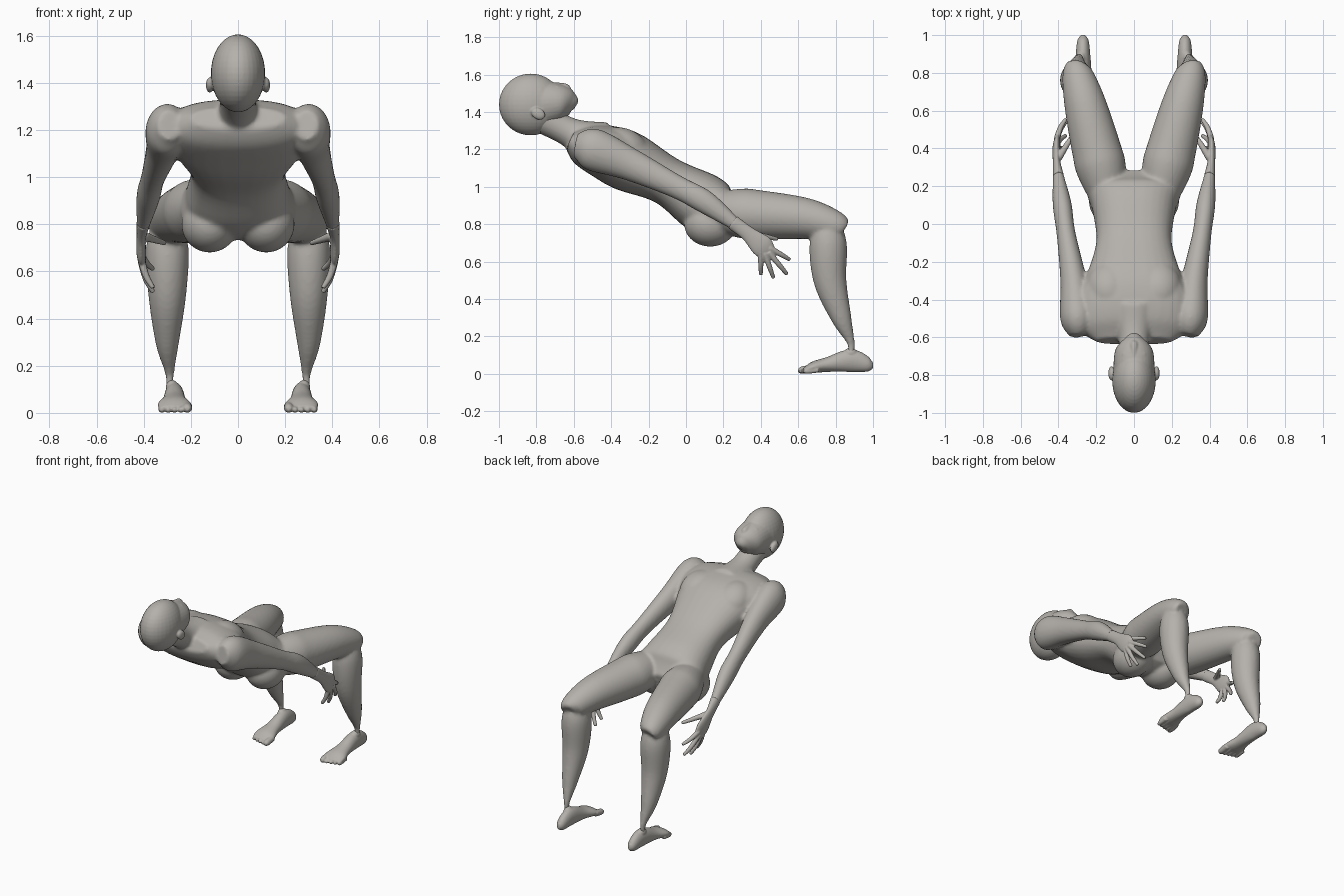
import bpy
import bmesh
import math
from mathutils import Vector, Matrix, Euler

default_cube = bpy.data.objects.get("Cube")
if default_cube:
    bpy.data.objects.remove(default_cube)

# One warm grey clay colour for the whole figure
clay = bpy.data.materials.new("warm_grey_clay")
clay.use_nodes = True
clay_colour = (.46, .44, .41, 1)
clay.diffuse_color = clay_colour
for node in clay.node_tree.nodes:
    if node.type == 'BSDF_PRINCIPLED':
        node.inputs["Base Color"].default_value = clay_colour


def spline(stations, steps):
    """Smooth interpolation of every value through all the stations."""
    points = [stations[0], *stations, stations[-1]]
    result = []
    for before, start, end, after in zip(points, points[1:], points[2:], points[3:]):
        for step in range(steps):
            t = step / steps
            values = []
            for a, b, c, d in zip(before, start, end, after):
                leave, arrive = (c - a) / 2, (d - b) / 2
                bend = t * t * (3 - t - t)
                values.append(b + (c - b) * bend
                              + leave * t * (1 - t) ** 2 - arrive * t * t * (1 - t))
            result.append(values)
    result.append(list(stations[-1]))
    return result


def tube(bm, stations, side=1, depth_ratio=1, power=2, steps=6, segments=32):
    """Closed loft; a station is x, y, z, half width and, if it differs, half depth."""
    path = spline(stations, steps)
    centres = [Vector((side * station[0], station[1], station[2])) for station in path]
    last = len(path) - 1
    rings = []
    for index, station in enumerate(path):
        tangent = (centres[min(index + 1, last)] - centres[max(index - 1, 0)]).normalized()
        across = Vector((1, 0, 0))
        across = (across - tangent * across.dot(tangent)).normalized()
        up = tangent.cross(across)
        half_width, half_depth = station[3], station[-1] * depth_ratio
        ring = []
        for segment in range(segments):
            angle = math.tau * segment / segments
            cosine, sine = math.cos(angle), math.sin(angle)
            wide = math.copysign(abs(cosine) ** (2 / power), cosine) * half_width
            deep = math.copysign(abs(sine) ** (2 / power), sine) * half_depth
            ring.append(bm.verts.new(centres[index] + across * wide + up * deep))
        rings.append(ring)
    for low, high in zip(rings, rings[1:]):
        for segment in range(segments):
            following = (segment + 1) % segments
            bm.faces.new((low[segment], low[following], high[following], high[segment]))
    bm.faces.new(reversed(rings[0]))
    bm.faces.new(rings[-1])


def blob(bm, centre, radii, tilt=0):
    """Ellipsoid, tilted about the x axis."""
    matrix = Matrix.LocRotScale(Vector(centre), Euler((tilt, 0, 0)), Vector(radii))
    bmesh.ops.create_uvsphere(bm, u_segments=32, v_segments=20, radius=1, matrix=matrix)


def finish(bm, name, voxel, smoothing):
    """Fuse the overlapping volumes into one smooth skin."""
    bmesh.ops.recalc_face_normals(bm, faces=bm.faces)
    mesh = bpy.data.meshes.new(name)
    bm.to_mesh(mesh)
    bm.free()
    mesh.materials.append(clay)
    obj = bpy.data.objects.new(name, mesh)
    bpy.context.collection.objects.link(obj)
    remesh = obj.modifiers.new("fuse", 'REMESH')
    remesh.mode = 'VOXEL'
    remesh.voxel_size = voxel
    remesh.use_smooth_shade = True
    soften = obj.modifiers.new("soften", 'SMOOTH')
    soften.factor = .5
    soften.iterations = smoothing


# Body: torso and neck on the midline, then buttocks, chest, arms and legs
body = bmesh.new()
torso = [(-.62, 1.25, .2, .05), (-.55, 1.22, .29, .11), (-.42, 1.18, .31, .15),
         (-.3, 1.13, .26, .16), (-.1, 1.03, .2, .13), (.08, .92, .22, .16),
         (.18, .86, .24, .14), (.27, .83, .1, .06)]
neck = [(-.78, 1.37, .08), (-.62, 1.29, .08), (-.48, 1.22, .14)]
tube(body, [(0, *station) for station in torso], power=2.4)
tube(body, [(0, *station) for station in neck])

arm = [(.29, -.59, 1.22, .05), (.3, -.5, 1.2, .09), (.32, -.3, 1.12, .07),
       (.36, -.05, 1, .05), (.38, .1, .92, .05), (.4, .25, .81, .03), (.41, .33, .75, .02)]
thigh = [(.12, .08, .88, .08), (.17, .28, .86, .13), (.2, .4, .85, .13),
         (.26, .64, .83, .11), (.3, .8, .79, .08), (.3, .84, .77, .05)]
shin = [(.3, .76, .84, .05), (.3, .76, .7, .09), (.3, .77, .5, .08),
        (.3, .83, .3, .05), (.29, .88, .17, .02), (.29, .88, .1, .015)]
for side in (1, -1):
    tube(body, arm, side, depth_ratio=1.25)
    tube(body, thigh, side)
    tube(body, shin, side, depth_ratio=1.1)
    blob(body, (side * .12, .13, .8), (.12, .14, .12))
    blob(body, (side * .13, -.33, 1.21), (.12, .14, .1), tilt=-.45)
finish(body, "body", voxel=.01, smoothing=6)

# Head: cranium, face, nose, lips, eyelids and ears
head = bmesh.new()
blob(head, (0, -.83, 1.44), (.115, .17, .165))
face = [(-.8, 1.44, .11, .14), (-.67, 1.45, .1, .1), (-.61, 1.44, .05, .06), (-.59, 1.43, .02, .02)]
tube(head, [(0, *station) for station in face])
nose = [(-.7, 1.55, .01), (-.64, 1.53, .02), (-.63, 1.51, .01)]
tube(head, [(0, *station) for station in nose])
for lip in (0, 1):
    blob(head, (0, -.615 + lip * .01, 1.49 - lip * .02), (.03, .014, .01), tilt=-.5)
for side in (1, -1):
    blob(head, (side * .044, -.69, 1.53), (.02, .012, .014), tilt=-.6)
    blob(head, (side * .12, -.79, 1.39), (.016, .04, .03), tilt=-.5)
finish(head, "head", voxel=.006, smoothing=3)

# Shapes of the hands and feet
palm = [(.4, .25, .81, .03, .04), (.41, .33, .75, .02, .04),
        (.41, .41, .68, .02, .06), (.4, .46, .64, .01, .03)]
thumb = [(.4, .35, .75, .02), (.31, .49, .72, .01)]
finger_lengths = (.18, .22, .2, .17)
finger_joints = [(.41, .3, .016), (.39, .7, .014), (.36, 1, .01)]
foot = [(1, .05, .01, .015), (.97, .05, .03, .04), (.88, .07, .04, .06),
        (.76, .05, .05, .04), (.68, .035, .07, .03), (.63, .02, .06, .01)]

for side, word in ((1, "left"), (-1, "right")):
    # Hand: palm, thumb and four fingers fanned out from the wrist
    hand = bmesh.new()
    tube(hand, palm, side)
    tube(hand, thumb, side)
    for finger, length in enumerate(finger_lengths):
        angle = math.radians(-30 - 20 * finger)
        along, rise = length * math.cos(angle), length * math.sin(angle)
        joints = [(x, .4 + along * reach, .7 + rise * reach, radius)
                  for x, reach, radius in finger_joints]
        tube(hand, joints, side, segments=16)
    finish(hand, word + "_hand", voxel=.005, smoothing=2)

    # Foot: sole and instep, ankle and five toes
    sole = bmesh.new()
    tube(sole, [(.27, *station) for station in foot], side)
    blob(sole, (side * .28, .88, .11), (.026, .035, .03))
    for toe in range(5):
        x, tip = .215 + .027 * toe, .6 + .007 * toe
        radius = .014 if toe else .02
        tube(sole, [(x, tip + .08, radius * 1.5, radius), (x, tip + .02, radius, radius),
                    (x, tip, radius, radius / 2)], side, segments=16)
    finish(sole, word + "_foot", voxel=.005, smoothing=2)
